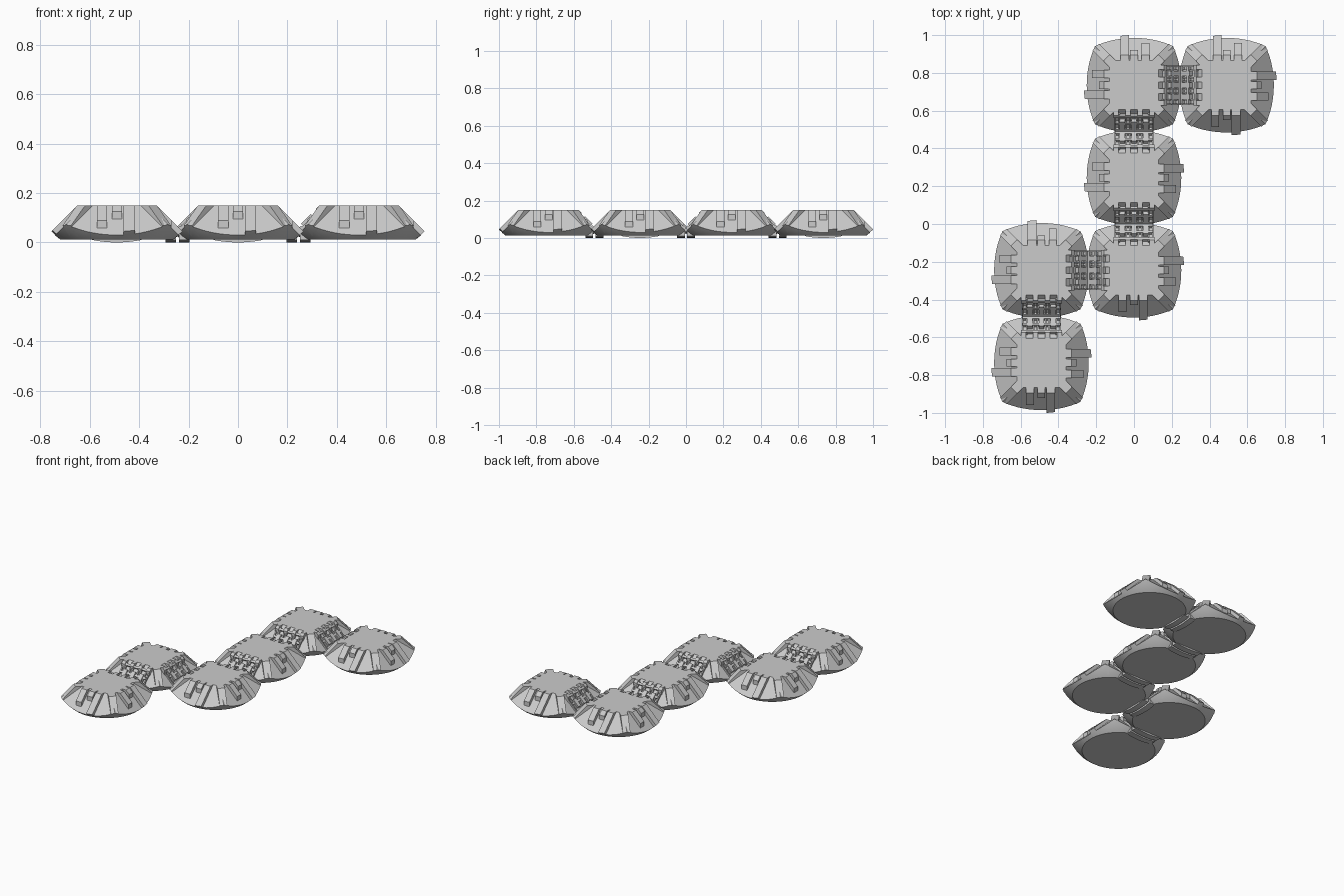
import bpy, bmesh
from math import pi, sqrt
from mathutils import Matrix, Vector

if "Cube" in bpy.data.objects:
    bpy.data.objects.remove(bpy.data.objects["Cube"])

R, CZ, TOP, FLOOR = 0.376, 0.31, 0.15, 0.012
PITCH = 0.49
S = 1 / sqrt(2)


def chunk(planes):
    """Ball of radius R trimmed by planes (normal, distance measured from the origin)."""
    bm = bmesh.new()
    bmesh.ops.create_uvsphere(bm, u_segments=64, v_segments=40, radius=R,
                              matrix=Matrix.Translation((0, 0, CZ)))
    for n, d in planes + [((0, 0, 1), TOP), ((0, 0, -1), -FLOOR)]:
        n = Vector(n)
        d /= n.length
        n.normalize()
        bmesh.ops.bisect_plane(bm, geom=bm.verts[:] + bm.edges[:] + bm.faces[:],
                               plane_co=n * d, plane_no=n, clear_outer=True, dist=1e-6)
        rim = [e for e in bm.edges if e.is_boundary]
        if rim:
            bmesh.ops.holes_fill(bm, edges=rim, sides=0)
    bmesh.ops.recalc_face_normals(bm, faces=bm.faces[:])
    me = bpy.data.meshes.new("piece")
    bm.to_mesh(me)
    bm.free()
    return me


def tooth(t, w, outer, drop=0.0, inner=0.10):
    """Raised block on the +x slope, centred at y=t."""
    return chunk([((1, 0, 1), 0.31 - drop), ((1, 0, 0), outer), ((-1, 0, 0), -inner),
                  ((0, 1, 0), t + w / 2), ((0, -1, 0), -t + w / 2)])


def add(bm, me, mat):
    n = len(bm.verts)
    bm.from_mesh(me)
    bm.verts.ensure_lookup_table()
    bmesh.ops.transform(bm, matrix=mat, verts=bm.verts[n:])


def finish(bm, name, loc, angle=0):
    me = bpy.data.meshes.new(name)
    bm.to_mesh(me)
    bm.free()
    ob = bpy.data.objects.new(name, me)
    bpy.context.collection.objects.link(ob)
    ob.location = loc
    ob.rotation_euler.z = angle
    bpy.context.view_layer.objects.active = ob
    bpy.ops.object.select_all(action='DESELECT')
    ob.select_set(True)
    bpy.ops.object.shade_smooth_by_angle(angle=0.35)
    return ob


# Panel pieces: recessed core, corner ridge, snap teeth, hinge teeth
core = chunk([((1, 0, 1), 0.28), ((-1, 0, 1), 0.28), ((0, 1, 1), 0.28), ((0, -1, 1), 0.28)])
ridge = chunk([((1, 0, 1), 0.31), ((0, 1, 1), 0.31), ((-S, -S, 0), -0.12),
               ((S, -S, 0), 0.024), ((-S, S, 0), 0.024), ((1, 1, 1.4), 0.50)])
snap_teeth = [tooth(-0.06, 0.042, 0.222), tooth(0.0, 0.04, 0.185),
              tooth(0.05, 0.045, 0.30)]
hinge_teeth = [tooth(t, 0.026, 0.175) for t in (-0.095, -0.031, 0.031, 0.095)]

cells = [(0, 1.5), (1, 1.5), (0, 0.5), (0, -0.5), (-1, -0.5), (-1, -1.5)]
dirs = [(1, 0), (0, 1), (-1, 0), (0, -1)]

# Six panels of the unfolded net
for i, (cx, cy) in enumerate(cells):
    bm = bmesh.new()
    add(bm, core, Matrix())
    for k, (dx, dy) in enumerate(dirs):
        rot = Matrix.Rotation(k * pi / 2, 4, 'Z')
        add(bm, ridge, rot)
        joined = (cx + dx, cy + dy) in cells
        for me in (hinge_teeth if joined else snap_teeth):
            add(bm, me, rot)
    finish(bm, f"panel_{i + 1}", (cx * PITCH, cy * PITCH, 0))


def prism(bm, pts, vec):
    """Extrude a closed polygon along a vector."""
    f = bm.faces.new([bm.verts.new(p) for p in pts])
    ex = bmesh.ops.extrude_face_region(bm, geom=[f])["geom"]
    bmesh.ops.translate(bm, vec=vec, verts=[g for g in ex if isinstance(g, bmesh.types.BMVert)])


def hinge(loc, angle, name):
    bm = bmesh.new()
    for s in (-1, 1):
        # curved base lobe, one for each panel
        arc = [(s * 0.006, t / 100, (t / 100) ** 2) for t in range(-10, 11, 2)]
        prism(bm, arc + [(s * 0.006, 0.1, 0.04), (s * 0.006, -0.1, 0.04)], (s * 0.042, 0, 0))
        # cross bars on the slope
        for d, w in ((0.012, 0.012), (0.048, 0.01), (0.086, 0.01)):
            prism(bm, [(s * d, -0.1, 0.03 + d), (s * (d + w), -0.1, 0.03 + d + w),
                       (s * (d + w - 0.014), -0.1, 0.044 + d + w), (s * (d - 0.014), -0.1, 0.044 + d)],
                  (0, 0.2, 0))
        # hook blocks gripping the slope
        for t in (-0.062, 0, 0.062):
            prism(bm, [(s * 0.03, t - 0.014, 0.055), (s * 0.07, t - 0.014, 0.095),
                       (s * 0.05, t - 0.014, 0.115), (s * 0.01, t - 0.014, 0.075)], (0, 0.028, 0))
    # V-shaped rails running from panel to panel
    for t in (-0.1, -0.078, -0.04, -0.022, 0.022, 0.04, 0.078, 0.1):
        prism(bm, [(0, t - 0.004, 0.03), (0.1, t - 0.004, 0.13), (0.09, t - 0.004, 0.14),
                   (0, t - 0.004, 0.05), (-0.09, t - 0.004, 0.14), (-0.1, t - 0.004, 0.13)],
              (0, 0.008, 0))
    bmesh.ops.recalc_face_normals(bm, faces=bm.faces[:])
    finish(bm, name, loc, angle)


# Hinges between neighbouring panels
count = 0
for cx, cy in cells:
    for dx, dy in dirs[:2]:
        if (cx + dx, cy + dy) in cells:
            count += 1
            hinge(((cx + dx / 2) * PITCH, (cy + dy / 2) * PITCH, 0),
                  pi / 2 if dy else 0, f"hinge_{count}")
